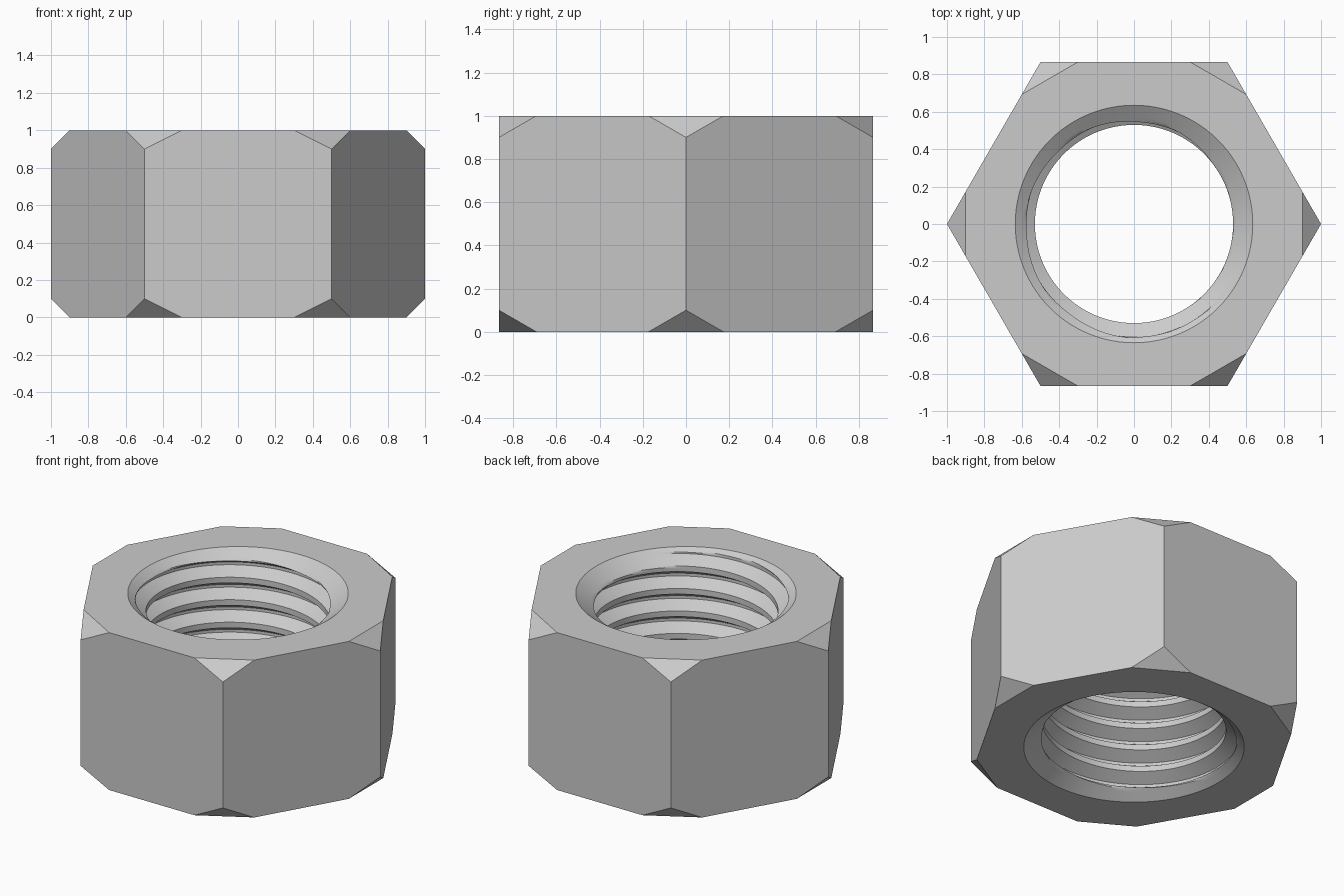
import bpy, bmesh, math
from mathutils import Vector

cube = bpy.data.objects.get("Cube")
if cube:
    bpy.data.objects.remove(cube, do_unlink=True)

HEIGHT = 1.0
CUT_SIDE, CUT_DOWN = 0.2, 0.1          # corner chamfers
MINOR, MAJOR, MOUTH = 0.53, 0.605, 0.635
MOUTH_DEPTH = 0.075
PITCH = HEIGHT / 7
COLS, ROWS = 96, 16                    # steps per turn, steps per pitch

steel = bpy.data.materials.new("steel grey")
steel.use_nodes = True
colour = (0.6, 0.6, 0.6, 1)
steel.diffuse_color = colour
steel.node_tree.nodes["Principled BSDF"].inputs["Base Color"].default_value = colour

bm = bmesh.new()

# Hexagonal body with flat chamfered corners
corners = [Vector((math.cos(k * math.pi / 3), math.sin(k * math.pi / 3), 0)) for k in range(6)]
for k, c in enumerate(corners):
    for z, inset in ((0, CUT_DOWN), (HEIGHT, HEIGHT - CUT_DOWN)):
        bm.verts.new((c.x, c.y, inset))
        for n in (corners[k - 1], corners[(k + 1) % 6]):
            p = c.lerp(n, CUT_SIDE)
            bm.verts.new((p.x, p.y, z))
bmesh.ops.convex_hull(bm, input=bm.verts[:])
bmesh.ops.dissolve_limit(bm, angle_limit=0.02, verts=bm.verts[:], edges=bm.edges[:])
ends = [f for f in bm.faces if abs(f.normal.z) > 0.99]
bmesh.ops.delete(bm, geom=ends, context='FACES_ONLY')


def thread_radius(t):
    """Trapezoid thread: flat crest, slope, narrow root, slope."""
    slope = (abs(2 * (t % 1) - 1) - 0.25) / 0.625
    return MINOR + (MAJOR - MINOR) * min(1, max(0, slope))


def hole_point(row, col):
    angle = 2 * math.pi * col / COLS
    z = min(HEIGHT, max(0, PITCH * (row / ROWS + col / COLS - 1)))
    end = min(z, HEIGHT - z)
    cone = MOUTH - (MOUTH - MINOR) * end / MOUTH_DEPTH
    r = max(thread_radius(row / ROWS), cone)
    return (r * math.cos(angle), r * math.sin(angle), z)


# Helical threaded hole, with a countersunk mouth at both ends
total = ROWS * (round(HEIGHT / PITCH) + 1)
grid = [[bm.verts.new(hole_point(r, c)) for c in range(COLS + 1)] for r in range(total + 1)]
for r in range(total):
    for c in range(COLS):
        f = bm.faces.new((grid[r][c], grid[r + 1][c], grid[r + 1][c + 1], grid[r][c + 1]))
        f.smooth = True
bmesh.ops.remove_doubles(bm, verts=bm.verts[:], dist=0.0002)
loose = [e for e in bm.edges if not e.link_faces]
bmesh.ops.delete(bm, geom=loose, context='EDGES')

# Flat ring faces at top and bottom
for z in (0, HEIGHT):
    rim = [e for e in bm.edges if e.is_boundary and all(abs(v.co.z - z) < 0.001 for v in e.verts)]
    bmesh.ops.triangle_fill(bm, edges=rim, use_beauty=True, normal=(0, 0, 1 if z else -1))
bmesh.ops.recalc_face_normals(bm, faces=bm.faces[:])

mesh = bpy.data.meshes.new("hex_nut")
bm.to_mesh(mesh)
bm.free()
mesh.materials.append(steel)
nut = bpy.data.objects.new("hex_nut", mesh)
bpy.context.collection.objects.link(nut)
bpy.context.view_layer.objects.active = nut
nut.select_set(True)
bpy.ops.object.shade_smooth_by_angle(angle=math.radians(25))
